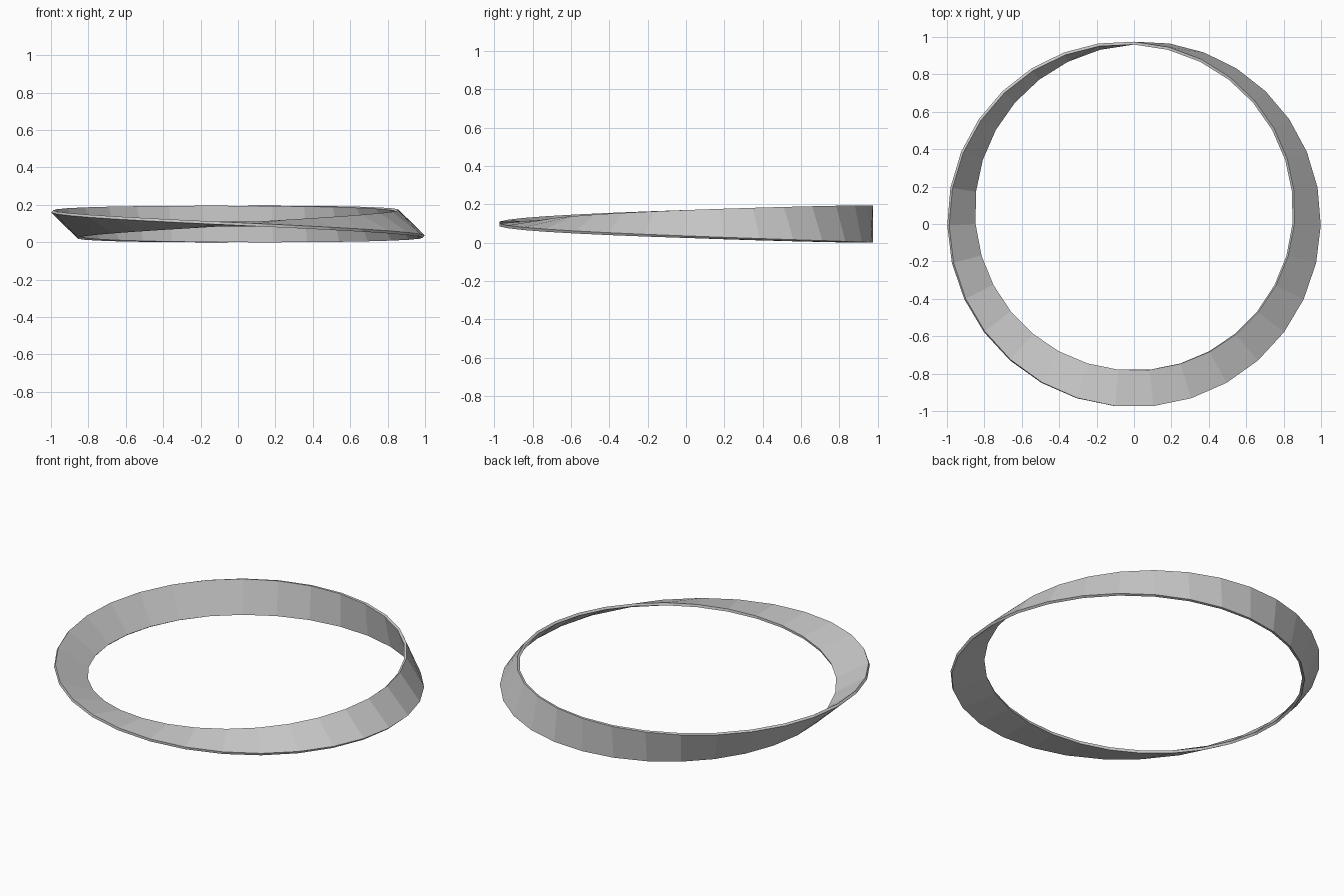
import bpy, bmesh
from math import sin, cos, pi
from mathutils import Vector

if "Cube" in bpy.data.objects:
    bpy.data.objects.remove(bpy.data.objects["Cube"])

SEGMENTS = 31
RADIUS, CENTRE_Y = 0.924, 0.043
WIDTH, THICK = 0.195, 0.015

bm = bmesh.new()
up = Vector((0, 0, 1))
centre = Vector((0, CENTRE_Y, WIDTH / 2))

# Rectangular cross-sections, turning half a revolution round the loop
rings = []
for i in range(SEGMENTS):
    t = 2 * pi * i / SEGMENTS
    radial = Vector((sin(t), cos(t), 0))
    across = up * cos(t / 2) - radial * sin(t / 2)
    normal = radial * cos(t / 2) + up * sin(t / 2)
    mid = centre + radial * RADIUS
    rings.append([bm.verts.new(mid + across * a * WIDTH / 2 + normal * n * THICK / 2)
                  for a, n in ((1, 1), (-1, 1), (-1, -1), (1, -1))])

# Closing section meets the first one turned by 180 degrees
rings.append(rings[0][2:] + rings[0][:2])

# Skin between neighbouring sections
for r, s in zip(rings, rings[1:]):
    for k in range(4):
        m = (k + 1) % 4
        bm.faces.new((r[k], r[m], s[m], s[k]))
bmesh.ops.recalc_face_normals(bm, faces=bm.faces)

mesh = bpy.data.meshes.new("twisted_band")
bm.to_mesh(mesh)
bm.free()
bpy.context.collection.objects.link(bpy.data.objects.new("twisted_band", mesh))
